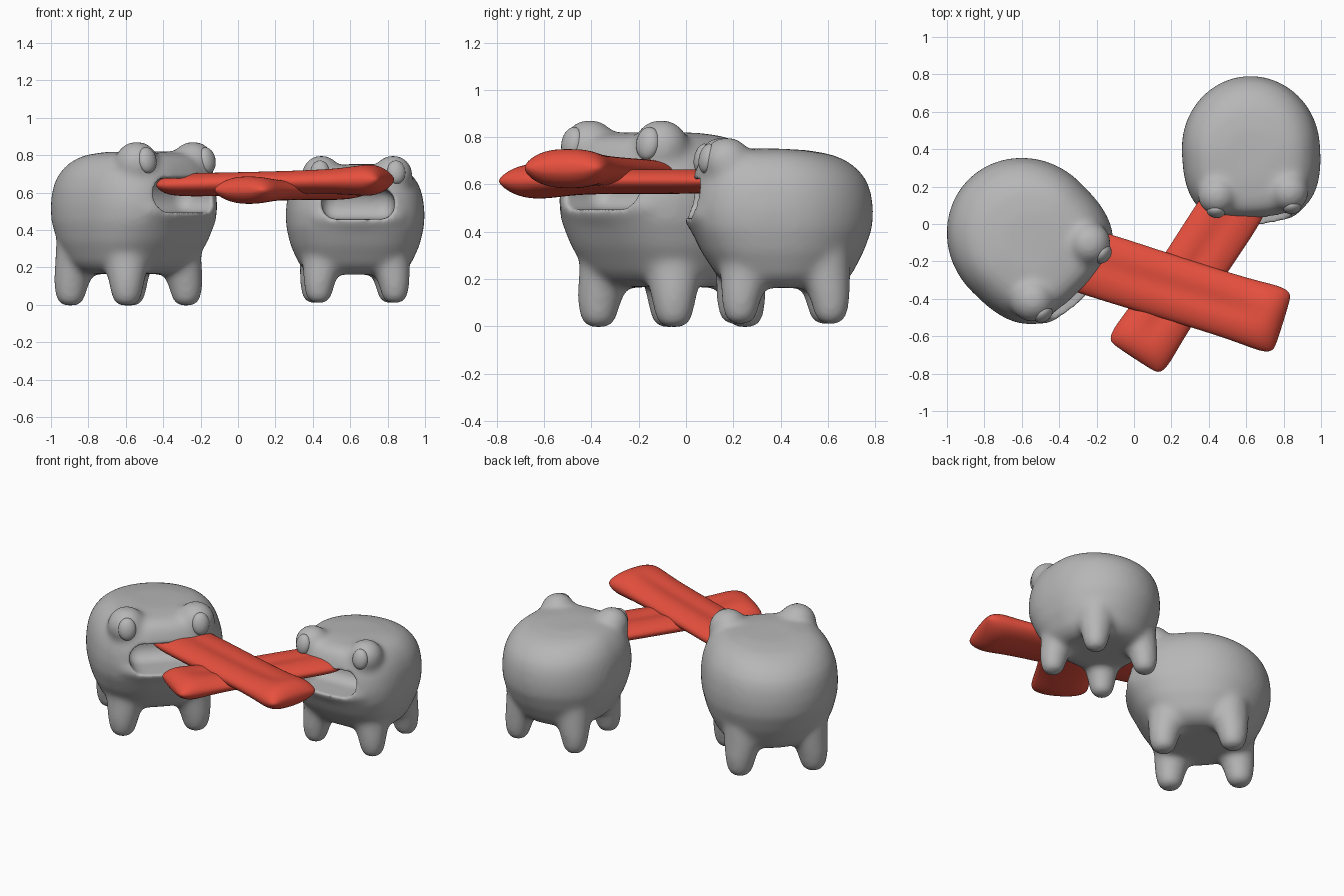
import bpy, bmesh, math
from mathutils import Matrix, Vector

if "Cube" in bpy.data.objects:
    bpy.data.objects.remove(bpy.data.objects["Cube"])


def material(name, rgb):
    m = bpy.data.materials.new(name)
    m.diffuse_color = (*rgb, 1)
    m.use_nodes = True
    m.node_tree.nodes["Principled BSDF"].inputs["Base Color"].default_value = m.diffuse_color
    return m


GREY = material("grey", (0.47, 0.47, 0.47))
RED = material("red", (0.80, 0.08, 0.048))


def add_loft(bm, rings):
    """Skin a list of closed rings and cap both ends."""
    loops = [[bm.verts.new(p) for p in r] for r in rings]
    n = len(loops[0])
    for a, b in zip(loops, loops[1:]):
        for i in range(n):
            j = (i + 1) % n
            bm.faces.new((a[i], a[j], b[j], b[i]))
    bm.faces.new(loops[0][::-1])
    bm.faces.new(loops[-1])


def make_object(bm, name, mat, matrix=Matrix()):
    bmesh.ops.recalc_face_normals(bm, faces=bm.faces)
    bm.transform(matrix)
    me = bpy.data.meshes.new(name)
    bm.to_mesh(me)
    bm.free()
    me.materials.append(mat)
    me.polygons.foreach_set("use_smooth", [True] * len(me.polygons))
    ob = bpy.data.objects.new(name, me)
    bpy.context.collection.objects.link(ob)
    return ob


def power(v, e):
    return math.copysign(abs(v) ** e, v)


def body_ring(z, hw, front, back, n=48):
    # round at the back, squarer at the face, crown sloping down to the back
    slope = .07 * min(1, max(0, (z - .5) / .2))
    pts = []
    for i in range(n):
        a = 2 * math.pi * i / n
        c, s = math.cos(a), math.sin(a)
        e = 2 / 2.8 if s < 0 else 1.0
        y = power(s, e) * (front if s < 0 else back)
        pts.append((hw * power(c, e), y, z - slope * max(0, y)))
    return pts


def circle(cx, cy, z, r, n=24):
    return [(cx + r * math.cos(2 * math.pi * i / n),
             cy + r * math.sin(2 * math.pi * i / n), z) for i in range(n)]


BODY = [(.145, .22, .18, .22), (.165, .265, .235, .265), (.2, .3, .275, .3),
        (.3, .346, .34, .352), (.4, .37, .388, .388), (.48, .373, .4, .392),
        (.56, .364, .39, .382), (.62, .346, .372, .362), (.67, .315, .355, .325),
        (.707, .275, .33, .275), (.728, .225, .28, .21), (.738, .13, .18, .11)]
# leg: height, radius, inward lean
LEG = [(-.009, .035, 0), (.004, .057, 0), (.03, .071, 0), (.07, .080, .001),
       (.12, .091, .007), (.2, .11, .024), (.3, .118, .034), (.42, .11, .05)]


def creature(label, loc, angle, scale):
    mat = (Matrix.Translation(loc) @ Matrix.Rotation(math.radians(angle), 4, 'Z')
           @ Matrix.Scale(scale, 4))
    # body, legs and eye bumps, fused by remeshing
    bm = bmesh.new()
    add_loft(bm, [body_ring(*r) for r in BODY])
    for sx in (-1, 1):
        for sy in (-1, 1):
            add_loft(bm, [circle(sx * (.204 - d), sy * (.192 - d) + .008, z, r)
                          for z, r, d in LEG])
        bmesh.ops.create_uvsphere(
            bm, u_segments=24, v_segments=16, radius=.108,
            matrix=Matrix.Translation((sx * .193, -.242, .68)))
    # rolled lower lip
    bmesh.ops.create_uvsphere(
        bm, u_segments=24, v_segments=16, radius=1,
        matrix=Matrix.Translation((0, -.335, .455)) @ Matrix.Diagonal((.26, .08, .08, 1)))
    body = make_object(bm, label + "_body", GREY, mat)

    # mouth cutter
    bm = bmesh.new()
    bmesh.ops.create_cube(bm, size=1, matrix=Matrix.Translation((0, -.36, .525))
                          @ Matrix.Diagonal((.39, .36, .165, 1)))
    bmesh.ops.bevel(bm, geom=bm.edges[:], offset=.074, segments=5,
                    profile=.5, affect='EDGES')
    cutter = make_object(bm, label + "_mouth_cutter", GREY, mat)
    cutter.hide_render = True

    def remesh(name, smoothing):
        m = body.modifiers.new(name, 'REMESH')
        m.mode, m.voxel_size, m.use_smooth_shade = 'VOXEL', .012, True
        m = body.modifiers.new(name + "_soften", 'SMOOTH')
        m.factor, m.iterations = .5, smoothing

    remesh("fuse", 30)
    m = body.modifiers.new("cut", 'BOOLEAN')
    m.operation, m.object, m.solver = 'DIFFERENCE', cutter, 'EXACT'
    remesh("refine", 8)
    dg = bpy.context.evaluated_depsgraph_get()
    me = bpy.data.meshes.new_from_object(body.evaluated_get(dg))
    body.modifiers.clear()
    body.data = me
    me.materials.clear()
    me.materials.append(GREY)
    me.polygons.foreach_set("material_index", [0] * len(me.polygons))
    me.polygons.foreach_set("use_smooth", [True] * len(me.polygons))
    bpy.data.objects.remove(cutter)

    # oval eyes
    for side, sx in (("left", -1), ("right", 1)):
        bm = bmesh.new()
        bmesh.ops.create_uvsphere(
            bm, u_segments=24, v_segments=16, radius=1,
            matrix=Matrix.Translation((sx * .205, -.325, .695))
            @ Matrix.Rotation(math.radians(sx * 8), 4, 'Z')
            @ Matrix.Rotation(math.radians(-12), 4, 'X')
            @ Matrix.Diagonal((.05, .036, .064, 1)))
        make_object(bm, f"{label}_{side}_eye", GREY, mat)


def tongue(name, start, end, half, thin, bulb):
    """Flat padded slab with a shallow groove, thicker at the tip."""
    start, end = Vector(start), Vector(end)
    axis = end - start
    L = axis.length
    axis.normalize()
    side = Vector((-axis.y, axis.x, 0)).normalized()
    up = axis.cross(side)
    st = [(0, .6, .2, 0), (.02, .85, .6, 0), (.08, 1, 1, .3)]
    st = [(d, w, t * thin, g) for d, w, t, g in st]
    st += [(L * .3, 1, thin, 1), (L * .55, .97, thin, 1), (L - .3, .97, thin * 1.05, 1),
           (L - .17, 1, bulb * .92, .5), (L - .09, 1.03, bulb, 0),
           (L - .035, 1.0, bulb * .75, 0), (L - .008, .9, bulb * .4, 0),
           (L, .7, bulb * .15, 0)]
    rings = []
    n = 24
    for d, w, t, g in st:
        ring = []
        for i in range(n):
            a = 2 * math.pi * i / n
            u, v = power(math.cos(a), .85), math.sin(a)
            z = t * v
            if v > 0:
                z -= g * .018 * math.exp(-(u / .25) ** 2)
            ring.append(start + axis * d + side * (u * w * half) + up * z)
        rings.append(ring)
    bm = bmesh.new()
    add_loft(bm, rings)
    ob = make_object(bm, name, RED)
    m = ob.modifiers.new("smooth", 'SUBSURF')
    m.levels = m.render_levels = 2


creature("large_creature", (-.58, -.067, .005), 45, 1.105)
creature("small_creature", (.625, .403, .018), 3, .995)
tongue("large_creature_tongue", (-.41, -.15, .64), (.797, -.528, .67), .177, .066, .088)
tongue("small_creature_tongue", (.60, .20, .615), (-.002, -.717, .614), .172, .055, .078)
